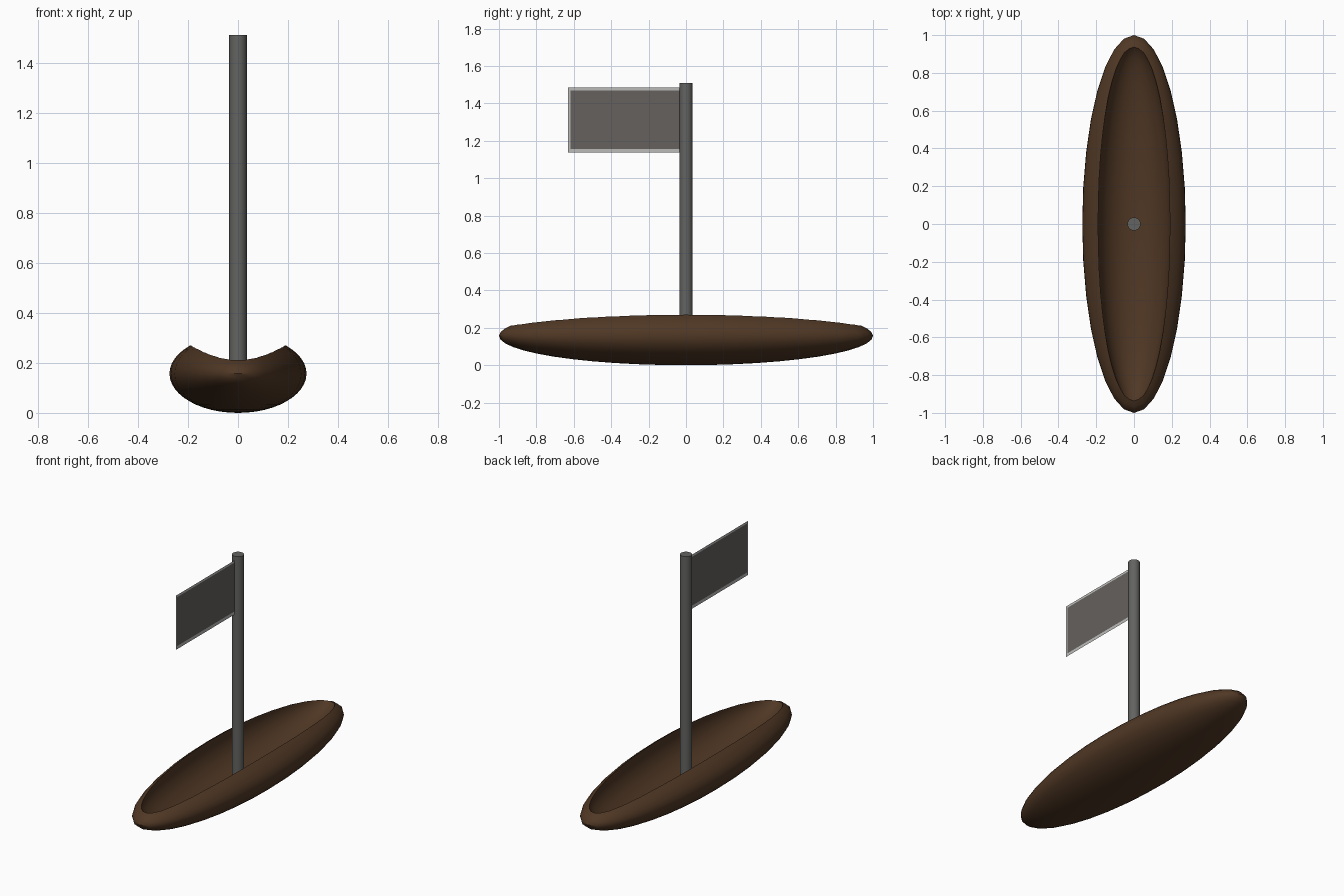
import bpy, bmesh, math

if "Cube" in bpy.data.objects:
    bpy.data.objects.remove(bpy.data.objects["Cube"])


def material(name, rgb):
    m = bpy.data.materials.new(name)
    m.diffuse_color = (*rgb, 1.0)
    m.use_nodes = True
    m.node_tree.nodes["Principled BSDF"].inputs["Base Color"].default_value = m.diffuse_color
    return m


brown = material("dark_wood", (0.08, 0.039, 0.018))
grey = material("mast_grey", (0.125, 0.125, 0.12))
cloth = material("flag_grey", (0.128, 0.12, 0.112))
pale = material("flag_border_pale", (0.5, 0.5, 0.49))


def smooth(obj, angle):
    bpy.ops.object.select_all(action='DESELECT')
    obj.select_set(True)
    bpy.context.view_layer.objects.active = obj
    bpy.ops.object.shade_smooth_by_angle(angle=math.radians(angle))


def ellipsoid(name, z, radii, segments, rings):
    bpy.ops.mesh.primitive_uv_sphere_add(segments=segments, ring_count=rings, radius=1,
                                         location=(0, 0, z))
    obj = bpy.context.object
    obj.name = name
    obj.scale = radii
    bpy.ops.object.transform_apply(location=True, rotation=False, scale=True)
    obj.data.materials.append(brown)
    return obj


# Hull: long ellipsoid hollowed by a narrower, higher one
hull = ellipsoid("hull", 0.157, (0.274, 1.0, 0.157), 32, 24)
hollow = ellipsoid("hollow_cutter", 0.24, (0.193, 0.95, 0.18), 48, 24)
hollow.hide_render = True
cut = hull.modifiers.new("hollow", 'BOOLEAN')
cut.operation = 'DIFFERENCE'
cut.solver = 'EXACT'
cut.object = hollow
bpy.ops.object.select_all(action='DESELECT')
hull.select_set(True)
bpy.context.view_layer.objects.active = hull
bpy.ops.object.modifier_apply(modifier=cut.name)
bpy.data.objects.remove(hollow, do_unlink=True)
smooth(hull, 40)

# Mast: plain pole standing on the hull floor
bottom, top = 0.045, 1.51
bpy.ops.mesh.primitive_cylinder_add(vertices=16, radius=0.035, depth=top - bottom,
                                    location=(0, 0, (top + bottom) / 2))
mast = bpy.context.object
mast.name = "mast"
mast.data.materials.append(grey)
smooth(mast, 40)

# Flag: flat sheet with a narrow pale border on its three free edges
ys = (-0.63, -0.618, -0.02)
zs = (1.137, 1.157, 1.47, 1.484)
bm = bmesh.new()
grid = [[bm.verts.new((0, y, z)) for z in zs] for y in ys]
for i in range(len(ys) - 1):
    for j in range(len(zs) - 1):
        f = bm.faces.new((grid[i][j], grid[i + 1][j], grid[i + 1][j + 1], grid[i][j + 1]))
        f.material_index = 0 if (i == 1 and j == 1) else 1
mesh = bpy.data.meshes.new("flag")
bm.to_mesh(mesh)
bm.free()
mesh.materials.append(cloth)
mesh.materials.append(pale)
flag = bpy.data.objects.new("flag", mesh)
bpy.context.collection.objects.link(flag)
